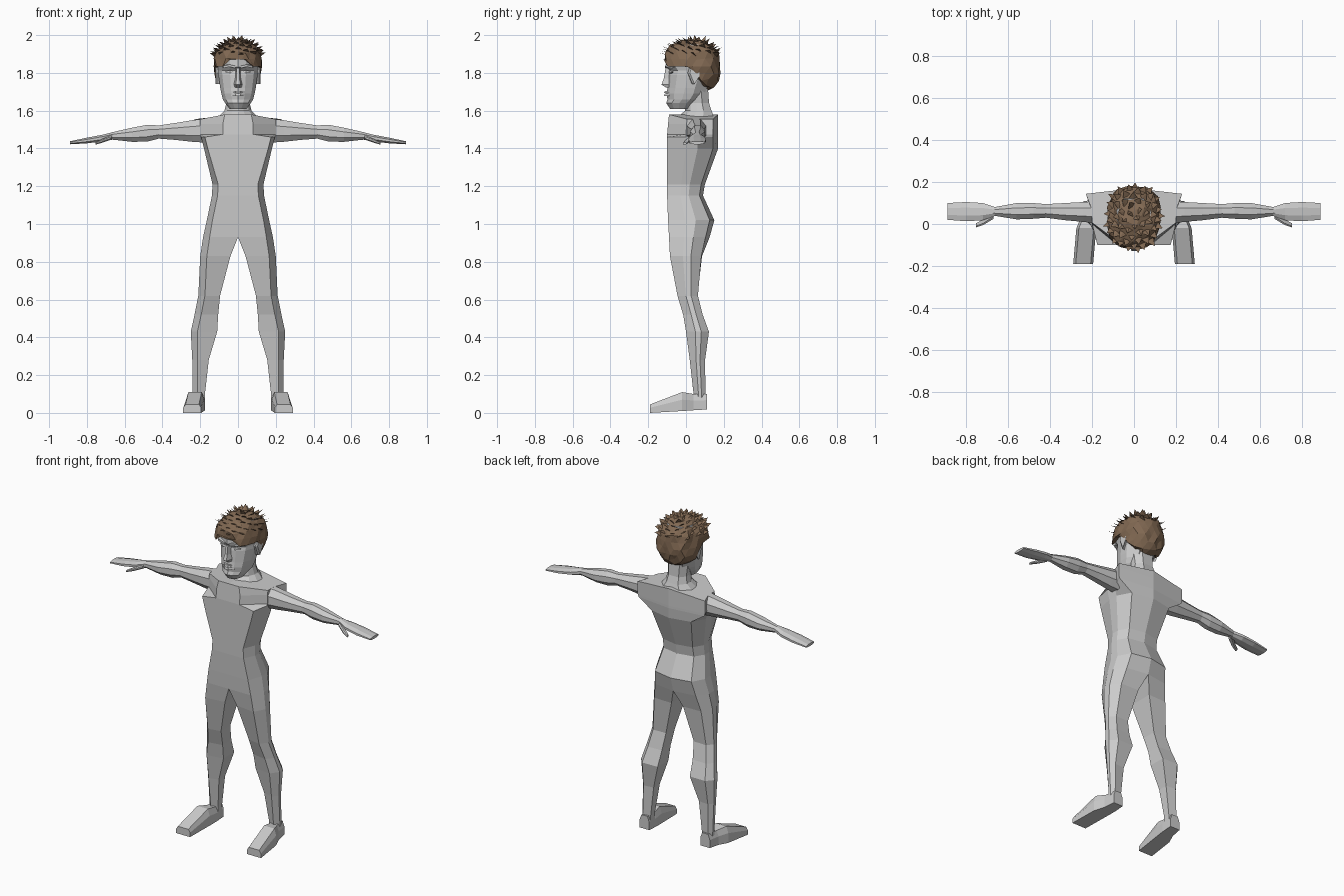
import bpy, bmesh, math, random
from mathutils import Vector

if "Cube" in bpy.data.objects:
    bpy.data.objects.remove(bpy.data.objects["Cube"])

random.seed(4)


def material(name, rgb):
    m = bpy.data.materials.new(name)
    m.diffuse_color = (*rgb, 1)
    m.use_nodes = True
    m.node_tree.nodes["Principled BSDF"].inputs["Base Color"].default_value = m.diffuse_color
    return m


GREY = material("plain grey", (0.6, 0.6, 0.6))
BROWN = material("hair brown", (0.22, 0.14, 0.085))


def finish(name, bm, mat, mirror=False):
    bmesh.ops.recalc_face_normals(bm, faces=bm.faces)
    me = bpy.data.meshes.new(name)
    bm.to_mesh(me)
    bm.free()
    me.materials.append(mat)
    ob = bpy.data.objects.new(name, me)
    bpy.context.collection.objects.link(ob)
    if mirror:
        ob.modifiers.new("mirror", 'MIRROR')
    return ob


def loft(name, rings, mat=GREY, mirror=False, open_middle=False):
    """Skin a row of closed rings and cap both ends."""
    bm = bmesh.new()
    rows = [[bm.verts.new(p) for p in r] for r in rings]
    n = len(rows[0])
    for a, b in zip(rows, rows[1:]):
        for i in range(n):
            j = (i + 1) % n
            bm.faces.new((a[i], a[j], b[j], b[i]))
    bm.faces.new(rows[0])
    bm.faces.new(rows[-1])
    bmesh.ops.recalc_face_normals(bm, faces=bm.faces)
    if open_middle:  # no inner wall on the mirror plane
        inner = [f for f in bm.faces if all(abs(v.co.x) < 1e-5 for v in f.verts)]
        bmesh.ops.delete(bm, geom=inner, context='FACES')
    return finish(name, bm, mat, mirror)


# Torso and legs: half rings of height, inner x, front corner x, side x, front y, back y
def body_ring(z, xi, c, s, yf, yb):
    d = yb - yf
    b = s * 1.15 if z > 1.45 else xi + (s - xi) * 0.75
    drop = 0.025 if z > 1.57 else 0
    inset = 0.015 if xi > 0 else 0
    return [(xi, yf + inset, z), (c, yf, z), (s, yf + d * 0.37, z - drop),
            (s, yf + d * 0.6, z - drop), (b, yb - 0.1 * d, z - drop), (xi, yb - inset, z)]


loft("torso_and_legs", [body_ring(*r) for r in (
    (1.58, 0, .07, .20, -.09, .17), (1.53, 0, .08, .20, -.095, .17),
    (1.475, 0, .08, .20, -.10, .17), (1.46, 0, .175, .195, -.10, .17),
    (1.40, 0, .16, .18, -.10, .17), (1.21, 0, .105, .135, -.10, .10),
    (1.15, 0, .108, .138, -.10, .09), (1.02, 0, .135, .165, -.095, .15),
    (.93, 0, .15, .185, -.09, .125), (.83, .04, .165, .20, -.085, .10),
    (.62, .095, .175, .21, -.045, .075), (.52, .105, .195, .23, -.015, .10),
    (.43, .11, .215, .25, 0, .135), (.28, .155, .215, .242, .02, .11),
    (.10, .175, .215, .24, .04, .11), (.02, .175, .215, .24, .04, .11))],
    mirror=True, open_middle=True)


# Feet: rings from heel to toe
def foot_ring(y, x0, x1, z0, z1):
    t = 0.012
    return [(x0, y, z0), (x1, y, z0), (x1, y, z0 + (z1 - z0) * .6),
            (x1 - t, y, z1), (x0 + t, y, z1), (x0, y, z0 + (z1 - z0) * .6)]


loft("foot", [foot_ring(*r) for r in (
    (.11, .175, .24, .018, .10), (.04, .175, .25, .014, .10),
    (-.02, .18, .275, .01, .11), (-.19, .195, .29, 0, .045))], mirror=True)


# Arms, hands and thumbs: eight-sided rings along x
def arm_ring(x, y0, y1, z0, z1):
    cy, cz, ry, rz = (y0 + y1) / 2, (z0 + z1) / 2, (y1 - y0) / 2, (z1 - z0) / 2
    k = 1.08
    return [(x, cy + ry * k * math.cos(a), cz + rz * k * math.sin(a))
            for a in (math.radians(22.5 + 45 * i) for i in range(8))]


loft("arm", [arm_ring(*r) for r in (
    (.16, 0, .11, 1.43, 1.56), (.24, .01, .105, 1.435, 1.55),
    (.33, .018, .10, 1.445, 1.535), (.42, .03, .095, 1.452, 1.522),
    (.48, .025, .10, 1.436, 1.525), (.56, .022, .10, 1.435, 1.51),
    (.67, .04, .08, 1.447, 1.485))], mirror=True)
loft("hand", [arm_ring(*r) for r in (
    (.66, .04, .08, 1.447, 1.487), (.72, .018, .10, 1.437, 1.472),
    (.80, .013, .105, 1.427, 1.457), (.89, .02, .10, 1.422, 1.438))], mirror=True)
loft("thumb", [arm_ring(*r) for r in (
    (.67, .025, .06, 1.447, 1.47), (.72, -.005, .022, 1.43, 1.45),
    (.755, -.017, .003, 1.42, 1.432))], mirror=True)


# Neck and head: rings of height, half width, front y, back y
def head_ring(z, w, yf, yb):
    d = yb - yf
    half = [(.4 * w, yf + .06 * d), (.8 * w, yf + .2 * d), (w, yf + .45 * d),
            (w, yf + .7 * d), (.55 * w, yb)]
    return ([(0, yf, z)] + [(x, y, z) for x, y in half]
            + [(-x, y, z) for x, y in reversed(half)])


loft("neck", [head_ring(*r) for r in (
    (1.56, .11, -.05, .15), (1.60, .072, -.005, .135),
    (1.64, .062, 0, .122), (1.74, .07, -.01, .115))])
loft("head", [head_ring(*r) for r in (
    (1.61, .045, -.085, .02), (1.64, .068, -.105, .05), (1.66, .08, -.098, .075),
    (1.69, .088, -.103, .10), (1.72, .094, -.098, .11), (1.79, .104, -.094, .14),
    (1.812, .105, -.088, .145), (1.832, .107, -.108, .15), (1.88, .11, -.105, .15),
    (1.95, .08, -.06, .12))])

# Face: nose, lips, brows, eyes and ears
loft("nose", [[(-w, -.085, z), (-w * .5, y, z), (w * .5, y, z), (w, -.085, z)]
              for z, w, y in ((1.825, .013, -.108), (1.77, .016, -.118),
                              (1.738, .024, -.13), (1.722, .02, -.105))])
for name, z0, z1 in (("upper_lip", 1.694, 1.704), ("lower_lip", 1.678, 1.69)):
    loft(name, [[(x, -.08, z0), (x, -y, z0), (x, -y + .004, z1), (x, -.08, z1)]
                for x, y in ((-.036, .092), (-.012, .116), (.012, .116), (.036, .092))])
loft("brow", [[(x, -.07, z), (x, y, z), (x, y, z + .012), (x, -.07, z + .015)]
              for x, y, z in ((.014, -.11, 1.825), (.045, -.108, 1.832),
                              (.078, -.085, 1.825))], mirror=True)
loft("eye", [[(x, -.07, 1.806 - h), (x, y, 1.806 - h), (x, y + .002, 1.806 + h),
              (x, -.07, 1.806 + h)]
             for x, y, h in ((.02, -.086, .002), (.042, -.09, .009),
                             (.068, -.077, .002))], mirror=True)
loft("ear", [[(x, .03 + dy, 1.74), (x, .005 + dy, 1.80), (x, .02 + dy, 1.845),
              (x, .06 + dy, 1.835), (x, .055 + dy, 1.78)]
             for x, dy in ((.09, 0), (.112, .005), (.12, .015))], mirror=True)


# Hair: faceted cap trimmed to a hairline, with tufts on the crown
def hairline(x, y):
    if y < .03:
        return 1.835 + (.035 if y < -.05 and abs(x) < .07 else 0)
    return max(1.69, 1.83 - (y - .03) * 2)


def cap_point(d, grow=1.0):
    p = 2.5
    k = sum(abs(c) ** p for c in d) ** (-1 / p) * grow
    return Vector((d.x * k * .128, .032 + d.y * k * .153, 1.835 + d.z * k * .14))


bm = bmesh.new()
bmesh.ops.create_icosphere(bm, subdivisions=3, radius=1)
for v in bm.verts:
    co = cap_point(v.co.normalized(), random.uniform(.94, 1.04))
    co.z = max(co.z, hairline(co.x, co.y))
    v.co = co
finish("hair", bm, BROWN)

bm = bmesh.new()
for i in range(60):
    a, t = i * 2.4, math.sqrt((i + .5) / 60) * 1.15
    d = Vector((math.cos(a) * math.sin(t), math.sin(a) * math.sin(t), math.cos(t)))
    base, out = cap_point(d, .95), Vector((d.x, d.y - .2, .15)).normalized()
    side = d.cross(out).normalized() * .02
    tip = base + d * random.uniform(.014, .022) + out * .018
    pts = [bm.verts.new(p) for p in (base + side, base - side, base - out * .03, tip)]
    for f in ((0, 1, 2), (0, 1, 3), (1, 2, 3), (2, 0, 3)):
        bm.faces.new([pts[k] for k in f])
finish("hair_tufts", bm, BROWN)
